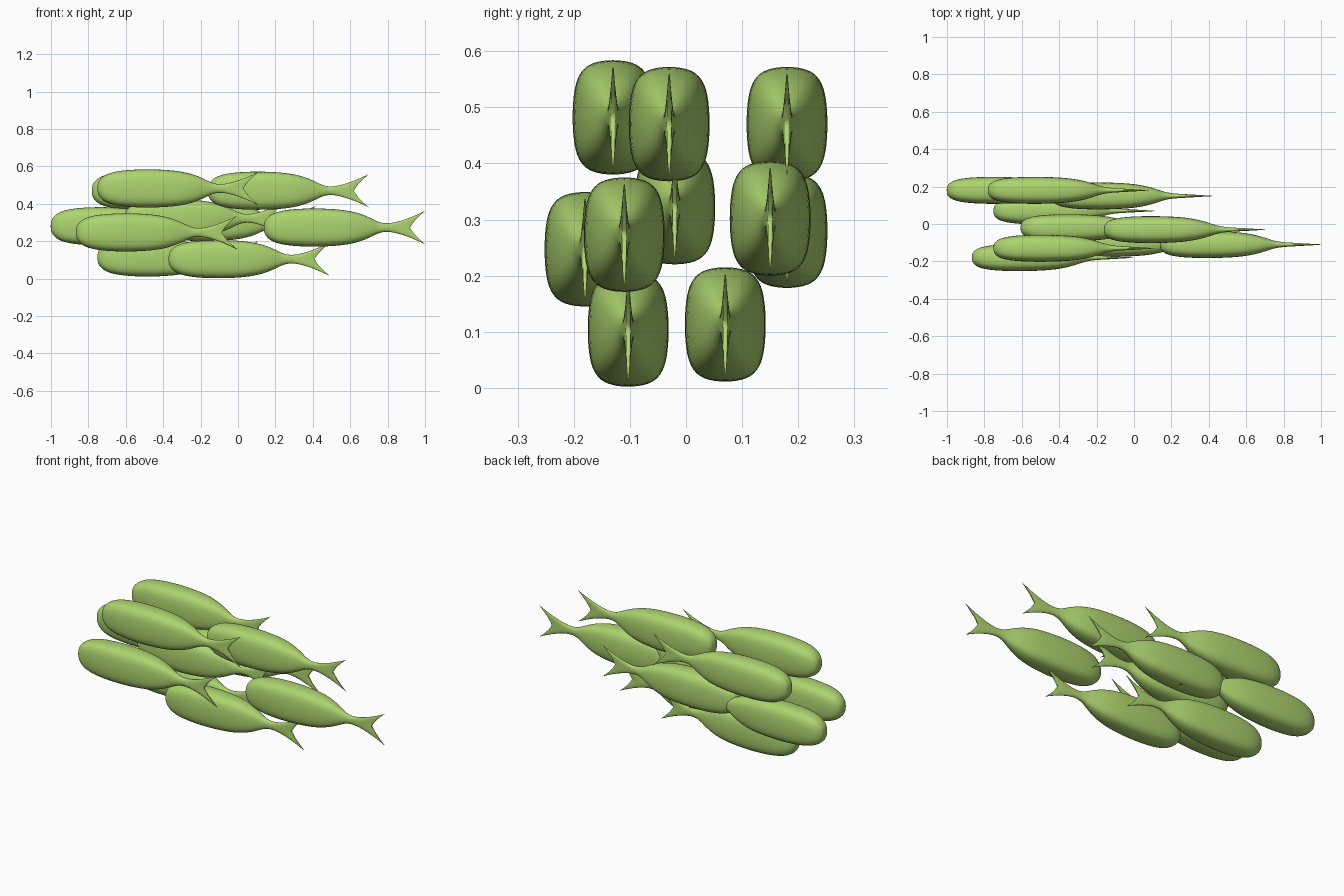
import bpy, bmesh, math

cube = bpy.data.objects.get("Cube")
if cube:
    bpy.data.objects.remove(cube, do_unlink=True)

green = bpy.data.materials.new("leaf green")
green.use_nodes = True
color = (0.42, 0.66, 0.16, 1)
green.diffuse_color = color
green.node_tree.nodes["Principled BSDF"].inputs["Base Color"].default_value = color

SIDES = 16
# Sections from nose to tail: distance, sweep of the fork, half height, half width, squareness
SECTIONS = [
    (-.002, 0, .025, .02, 2.2), (.012, 0, .052, .04, 2.4), (.045, 0, .079, .058, 2.7),
    (.11, 0, .096, .069, 3), (.21, 0, .104, .074, 3), (.32, 0, .104, .073, 3),
    (.43, 0, .096, .067, 3), (.51, 0, .078, .053, 2.8), (.57, 0, .052, .034, 2.5),
    (.61, 0, .030, .020, 2.2), (.65, 0, .021, .014, 2), (.69, .012, .028, .011, 2),
    (.725, .035, .046, .009, 2), (.755, .062, .069, .007, 2), (.778, .087, .093, .004, 2),
]


def spow(v, p):
    return math.copysign(abs(v) ** p, v) if abs(v) > 1e-6 else 0


def fish_mesh():
    bm = bmesh.new()
    rings = []
    for x, sweep, hh, hw, n in SECTIONS:
        ring = []
        for i in range(SIDES):
            a = 2 * math.pi * i / SIDES
            y, z = spow(math.sin(a), 2 / n), spow(math.cos(a), 2 / n)
            ring.append(bm.verts.new((x + sweep * abs(z) ** 1.3, y * hw, z * hh)))
        rings.append(ring)
    # Skin between sections
    for a, b in zip(rings, rings[1:]):
        for i in range(SIDES):
            j = (i + 1) % SIDES
            bm.faces.new((a[i], a[j], b[j], b[i]))
    # Blunt nose, and trailing edge closed from side to side
    bm.faces.new(rings[0][::-1])
    last = rings[-1]
    for i in range(SIDES // 2):
        quad = [last[i], last[i + 1], last[-i - 1], last[-i]]
        bm.faces.new(list(dict.fromkeys(quad)))
    bmesh.ops.recalc_face_normals(bm, faces=bm.faces)
    # Keep the trailing edge crisp
    crease = bm.edges.layers.float.new("crease_edge")
    for e in bm.edges:
        if e.verts[0] in last and e.verts[1] in last:
            e[crease] = .6
    mesh = bpy.data.meshes.new("fish")
    bm.to_mesh(mesh)
    bm.free()
    for p in mesh.polygons:
        p.use_smooth = True
    mesh.materials.append(green)
    return mesh


# School: nose x, centre y, centre z
SCHOOL = [
    (-.75, -.13, .482), (-.16, -.03, .47), (-.78, .18, .47), (-.605, -.02, .322),
    (-.865, -.18, .247), (.14, -.11, .273), (-.44, .15, .302), (-1, .18, .28),
    (-.37, -.103, .104), (-.75, .07, .113),
]
body = fish_mesh()
for k, place in enumerate(SCHOOL, 1):
    fish = bpy.data.objects.new(f"fish_{k}", body)
    bpy.context.collection.objects.link(fish)
    fish.location = place
    smooth = fish.modifiers.new("smooth", 'SUBSURF')
    smooth.levels = smooth.render_levels = 2
